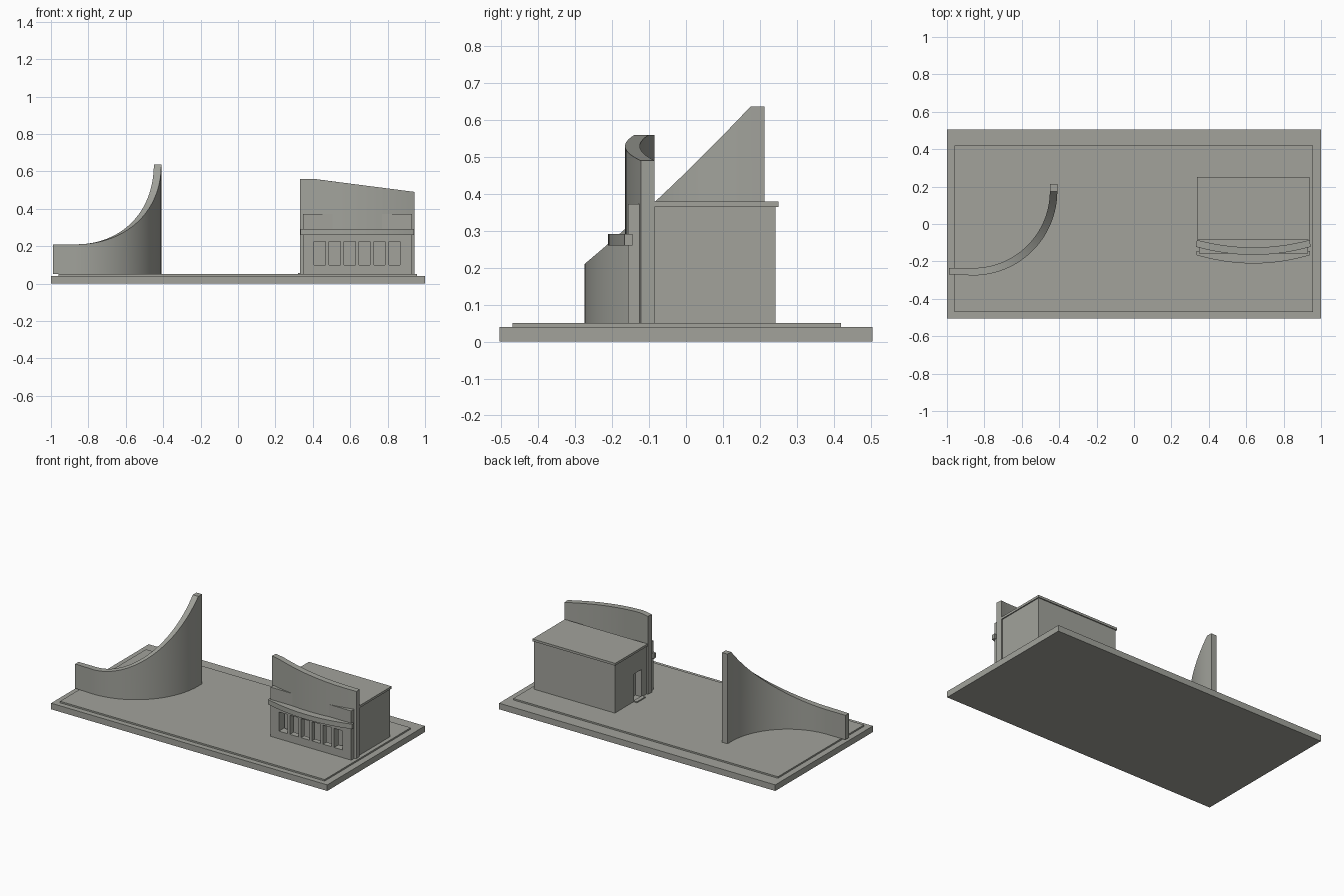
import bpy, bmesh, math

if "Cube" in bpy.data.objects:
    bpy.data.objects.remove(bpy.data.objects["Cube"])

stone = bpy.data.materials.new("grey_stone")
stone.diffuse_color = (0.36, 0.365, 0.33, 1)
stone.use_nodes = True
stone.node_tree.nodes["Principled BSDF"].inputs["Base Color"].default_value = stone.diffuse_color


def make(name, bm):
    bmesh.ops.recalc_face_normals(bm, faces=bm.faces)
    mesh = bpy.data.meshes.new(name)
    bm.to_mesh(mesh)
    bm.free()
    mesh.materials.append(stone)
    ob = bpy.data.objects.new(name, mesh)
    bpy.context.collection.objects.link(ob)
    return ob


def boxes(name, *extents):
    """Boxes given as (x0, x1, y0, y1, z0, z1)."""
    bm = bmesh.new()
    for x0, x1, y0, y1, z0, z1 in extents:
        vs = bmesh.ops.create_cube(bm, size=1)["verts"]
        for v in vs:
            v.co = ((x0 + x1) / 2 + v.co.x * (x1 - x0),
                    (y0 + y1) / 2 + v.co.y * (y1 - y0),
                    (z0 + z1) / 2 + v.co.z * (z1 - z0))
    return make(name, bm)


def band(name, stations, z0):
    """Wall along stations of (front xy, back xy, top z)."""
    bm = bmesh.new()
    rings = [[bm.verts.new((*p, z)) for p, z in
              ((f, z0), (b, z0), (b, top), (f, top))] for f, b, top in stations]
    for a, b in zip(rings, rings[1:]):
        for i in range(4):
            j = (i + 1) % 4
            bm.faces.new((a[i], a[j], b[j], b[i]))
    bm.faces.new(rings[0])
    bm.faces.new(rings[-1][::-1])
    ob = make(name, bm)
    bpy.ops.object.select_all(action="DESELECT")
    ob.select_set(True)
    bpy.context.view_layer.objects.active = ob
    bpy.ops.object.shade_smooth_by_angle(angle=math.radians(25))
    return ob


def cut(ob, cutter):
    cutter.hide_render = True
    cutter.hide_viewport = True
    mod = ob.modifiers.new("cut", "BOOLEAN")
    mod.operation = "DIFFERENCE"
    mod.solver = "EXACT"
    mod.object = cutter


# Stepped plinth
boxes("plinth", (-1, 1, -0.505, 0.505, 0, 0.04))
boxes("plinth_top", (-0.96, 0.957, -0.47, 0.42, 0.035, 0.05))

# Sweeping freestanding wall: straight start, quarter arc rising, straight end
cx, cy, r_out, r_in = -0.86, 0.175, 0.45, 0.41
sweep = [((-0.99, cy - r_out + 0.005), (-0.99, cy - r_in), 0.21)]
for i in range(33):
    a = math.pi / 2 * i / 32
    s, c = math.sin(a), math.cos(a)
    t = 1 - c
    sweep.append(((cx + r_out * s, cy - r_out * c), (cx + r_in * s, cy - r_in * c),
                  0.21 + 0.427 * (0.88 * t + 0.12 * t * t)))
sweep.append(((cx + r_out, 0.213), (cx + r_in, 0.213), 0.637))
band("sweeping_wall", sweep, 0.05)

# Hall with side door recess, roof slab and door step
hall = boxes("hall", (0.345, 0.93, -0.085, 0.243, 0.05, 0.366))
cut(hall, boxes("door_cutter", (0.3, 0.39, -0.035, 0.045, 0.05, 0.23)))
boxes("roof_slab", (0.338, 0.937, -0.085, 0.25, 0.365, 0.38))
boxes("door_step", (0.32, 0.346, -0.04, 0.05, 0.045, 0.057))

# Tall curved facade with a sloping top
MID, HALF = 0.638, 0.306


def bow(y_mid, rise, half=HALF, n=24):
    return [(MID + half * u, y_mid + rise * u * u)
            for u in (2 * i / n - 1 for i in range(n + 1))]


facade = [(f, b, 0.56 - 0.07 * max(0, (f[0] - 0.40) / 0.545))
          for f, b in zip(bow(-0.165, 0.043), bow(-0.125, 0.04, 0.302))]
facade_wall = band("curved_facade", facade, 0.05)

# Flat front wall with a row of six windows
front_wall = boxes("front_wall", (0.347, 0.93, -0.157, -0.126, 0.05, 0.372))
windows = boxes("window_cutter", *[(0.406 + 0.08 * i, 0.467 + 0.08 * i,
                                    -0.3, -0.09, 0.10, 0.225) for i in range(6)])
cut(facade_wall, boxes("bulge_cutter", (0.3, 1, -0.3, -0.15, 0.0, 0.27)))
cut(facade_wall, windows)
cut(front_wall, windows)

# Curved canopy above the windows
canopy = [(f, (f[0], -0.145), 0.292) for f in bow(-0.211, 0.045, 0.304)]
band("canopy", canopy, 0.26)
